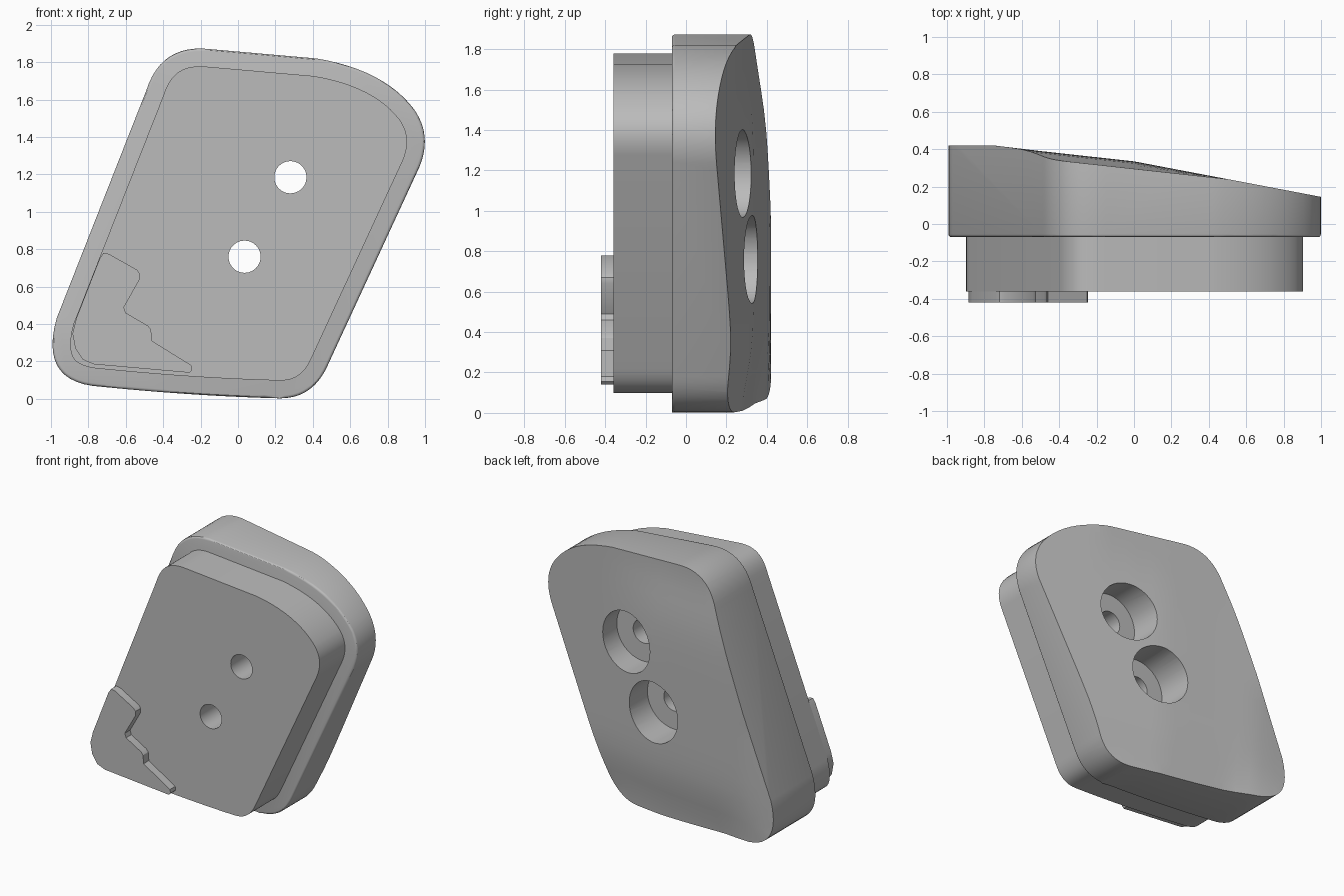
import bpy, bmesh, math
from mathutils import Vector

if "Cube" in bpy.data.objects:
    bpy.data.objects.remove(bpy.data.objects["Cube"], do_unlink=True)

grey = bpy.data.materials.new("plain grey")
grey.use_nodes = True
grey.diffuse_color = (0.5, 0.5, 0.5, 1)
grey.node_tree.nodes["Principled BSDF"].inputs["Base Color"].default_value = (0.5, 0.5, 0.5, 1)

FRONT, STEP, BACK = -0.36, -0.07, 0.8


def rounded_outline(corners, steps=12):
    """Closed outline from corners given as start, control and end points."""
    pts = []
    for corner in corners:
        a, c, b = (Vector(p) for p in corner)
        for i in range(steps + 1):
            t = i / steps
            p = a * (1 - t) ** 2 + c * 2 * t * (1 - t) + b * t * t
            if not pts or (p - pts[-1]).length > 0.002:
                pts.append(p)
    return pts


def inset(pts, dist):
    """Shift a counter-clockwise outline inwards."""
    out = []
    for i, p in enumerate(pts):
        before = (p - pts[i - 1]).normalized()
        after = (pts[(i + 1) % len(pts)] - p).normalized()
        tangent = (before + after).normalized()
        out.append(p - Vector((tangent.y, -tangent.x)) * dist)
    return out


def back_height(x, z):
    """Depth of the sloping, gently dished back surface."""
    knots = [(-1.1, 0.42), (-0.75, 0.42), (-0.5, 0.39), (0, 0.335), (1.1, 0.126)]
    y = knots[-1][1]
    for (x0, y0), (x1, y1) in zip(knots, knots[1:]):
        if x <= x1:
            y = y0 + (y1 - y0) * (x - x0) / (x1 - x0)
            break
    low = 0.055 * math.exp(-(z / 0.25) ** 2) * min(max((x + 0.95) / 0.4, 0), 1)
    high = 0.04 * math.exp(-((z - 1.85) / 0.3) ** 2) * min(max((0.5 - x) / 0.5, 0), 1)
    return y - low - high


def prism(name, pts, y0, y1, rim=0, sculpt=False):
    bm = bmesh.new()
    face = bm.faces.new([bm.verts.new((p[0], y0, p[1])) for p in pts])
    ext = bmesh.ops.extrude_face_region(bm, geom=[face], use_keep_orig=True)
    verts = [g for g in ext["geom"] if isinstance(g, bmesh.types.BMVert)]
    bmesh.ops.translate(bm, vec=(0, y1 - y0, 0), verts=verts)
    bmesh.ops.recalc_face_normals(bm, faces=bm.faces[:])
    if rim:
        edges = [e for e in bm.edges if all(abs(v.co.y - y0) < 1e-5 for v in e.verts)]
        bmesh.ops.bevel(bm, geom=edges, offset=rim, segments=3, profile=0.5, affect='EDGES')
    if sculpt:
        # Grid the rear cap, then drop it onto the sloping surface
        def is_cap(f):
            return all(abs(v.co.y - y1) < 1e-5 for v in f.verts)
        for axis in (Vector((1, 0, 0)), Vector((0, 0, 1))):
            for i in range(-10, 20):
                cap = [f for f in bm.faces if is_cap(f)]
                edges = {e for f in cap for e in f.edges}
                corners = {v for f in cap for v in f.verts}
                bmesh.ops.bisect_plane(bm, geom=cap + list(edges) + list(corners),
                                       plane_co=axis * (i * 0.1 + 0.003), plane_no=axis)
        bmesh.ops.triangulate(bm, faces=[f for f in bm.faces if is_cap(f)])
        for v in bm.verts:
            if abs(v.co.y - y1) < 1e-5:
                v.co.y = back_height(v.co.x, v.co.z)
    mesh = bpy.data.meshes.new(name)
    bm.to_mesh(mesh)
    bm.free()
    mesh.materials.append(grey)
    obj = bpy.data.objects.new(name, mesh)
    bpy.context.collection.objects.link(obj)
    return obj


def activate(obj):
    bpy.ops.object.select_all(action='DESELECT')
    obj.select_set(True)
    bpy.context.view_layer.objects.active = obj


def drill(obj, x, z, radius, y0, y1):
    """Cut a round hole along y."""
    ring = [(x + radius * math.cos(i * math.tau / 48), z + radius * math.sin(i * math.tau / 48))
            for i in range(48)]
    cutter = prism("hole_cutter", ring, y0, y1)
    cutter.hide_render = True
    mod = obj.modifiers.new("hole", 'BOOLEAN')
    mod.operation, mod.solver, mod.object = 'DIFFERENCE', 'EXACT', cutter
    activate(obj)
    bpy.ops.object.modifier_apply(modifier=mod.name)
    bpy.data.objects.remove(cutter, do_unlink=True)


# Leaning rounded outline shared by the body and the front block
outline = rounded_outline([
    ((0.22, 0.003), (0.4, 0), (0.48, 0.18)),
    ((0.97, 1.24), (1.04, 1.41), (0.94, 1.55)),
    ((0.94, 1.55), (0.78, 1.76), (0.42, 1.82)),
    ((-0.15, 1.87), (-0.41, 1.9), (-0.49, 1.65)),
    ((-0.97, 0.43), (-1.06, 0.11), (-0.78, 0.07)),
    ((-0.78, 0.07), (-0.25, 0.015), (0.22, 0.003)),
])

main_body = prism("main_body", outline, STEP, BACK, rim=0.015, sculpt=True)
front_block = prism("front_block", inset(outline, 0.095), FRONT, STEP + 0.02)

# Two screw holes, counterbored from the back
for x, z in ((0.28, 1.185), (0.035, 0.76)):
    for part in (main_body, front_block):
        drill(part, x, z, 0.086, -1, 1)
    drill(main_body, x, z, 0.217, 0.08, 1)

# Raised notched plate in the lower corner of the front
notched_plate = prism("notched_plate", [
    (-0.26, 0.14), (-0.245, 0.155), (-0.25, 0.18), (-0.46, 0.31), (-0.465, 0.37),
    (-0.48, 0.39), (-0.6, 0.46), (-0.61, 0.49), (-0.525, 0.64), (-0.525, 0.67),
    (-0.54, 0.69), (-0.69, 0.775), (-0.72, 0.78), (-0.74, 0.75), (-0.865, 0.43),
    (-0.885, 0.35), (-0.87, 0.27), (-0.83, 0.21), (-0.77, 0.185)], -0.42, FRONT + 0.01)

for part in (main_body, front_block, notched_plate):
    activate(part)
    bpy.ops.object.shade_smooth_by_angle(angle=math.radians(30))
